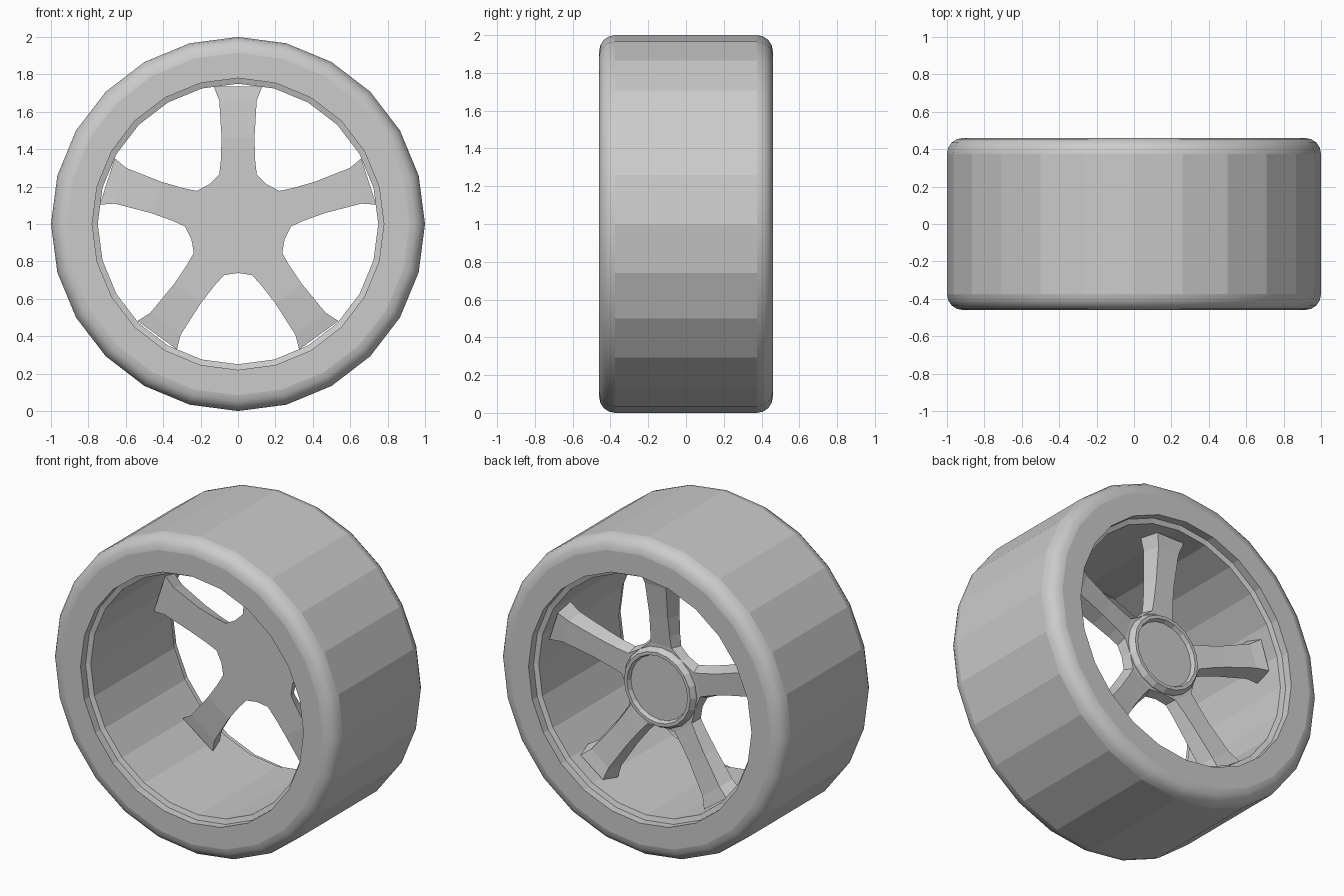
import bpy, bmesh, math
from math import sin, cos, pi, radians
from mathutils import Vector

cube = bpy.data.objects.get("Cube")
if cube:
    bpy.data.objects.remove(cube)

grey = bpy.data.materials.new("light_grey")
grey.use_nodes = True
grey.diffuse_color = (0.6, 0.6, 0.6, 1)
grey.node_tree.nodes["Principled BSDF"].inputs["Base Color"].default_value = (0.6, 0.6, 0.6, 1)


def finish(name, bm, recalc=True):
    bmesh.ops.remove_doubles(bm, verts=bm.verts, dist=1e-4)
    if recalc:
        bmesh.ops.recalc_face_normals(bm, faces=bm.faces)
    mesh = bpy.data.meshes.new(name)
    bm.to_mesh(mesh)
    bm.free()
    mesh.materials.append(grey)
    obj = bpy.data.objects.new(name, mesh)
    bpy.context.collection.objects.link(obj)
    return obj


def lathe(name, profile, sides, closed=False, smooth=lambda a, b: False):
    """Spin (radius, y) points round the axle; faces look to the left of the path."""
    bm = bmesh.new()
    rings = []
    for r, y in profile:
        rings.append([bm.verts.new((r * cos(2 * pi * i / sides), y, 1 + r * sin(2 * pi * i / sides)))
                      for i in range(sides)])
    pairs = list(zip(range(len(rings) - 1), range(1, len(rings))))
    if closed:
        pairs.append((len(rings) - 1, 0))
    for a, b in pairs:
        for i in range(sides):
            j = (i + 1) % sides
            f = bm.faces.new((rings[a][i], rings[b][i], rings[b][j], rings[a][j]))
            f.smooth = smooth(profile[a], profile[b])
    if not closed:
        bm.faces.new(rings[-1])
    return finish(name, bm)


# Tyre and rim barrel in one closed section: rounded shoulders, stepped lips
HALF, BEVEL, STEPS = 0.46, 0.085, 4
side = [(0.75, 0.40), (0.78, 0.41), (0.78, HALF)]
for k in range(STEPS + 1):
    t = pi / 2 * k / STEPS
    side.append((1 - BEVEL + BEVEL * sin(t), HALF - BEVEL + BEVEL * cos(t)))
section = side + [(r, -y) for r, y in reversed(side)]


def on_shoulder(a, b):
    return a[0] > 0.9 and b[0] > 0.9 and abs(a[1] - b[1]) < 0.2


lathe("tyre_and_rim", section, 24, closed=True, smooth=on_shoulder)

# Five-spoke centre: distance out, half width, front y, back y
STATIONS = [(0.265, 0.10, 0.19, 0.25), (0.34, 0.092, 0.19, 0.26), (0.46, 0.088, 0.19, 0.275),
            (0.66, 0.10, 0.205, 0.305), (0.735, 0.13, 0.215, 0.325)]
NARROW = 0.74
bm = bmesh.new()
hub_front, hub_back = [], []
for s in range(5):
    ang = radians(90 + 72 * s)
    out = Vector((cos(ang), 0, sin(ang)))
    across = Vector((-sin(ang), 0, cos(ang)))

    def point(u, v, y):
        return bm.verts.new(out * u + across * v + Vector((0, y, 1)))

    # Spoke with a wide front face and slanted flanks
    rings = [[point(u, -v, yf), point(u, v, yf), point(u, v * NARROW, yb), point(u, -v * NARROW, yb)]
             for u, v, yf, yb in STATIONS]
    for a, b in zip(rings, rings[1:]):
        for i in range(4):
            j = (i + 1) % 4
            bm.faces.new((a[i], b[i], b[j], a[j]))
    bm.faces.new(rings[-1])

    # Fillet point between this spoke and the next
    mid = ang + pi / 5
    front = bm.verts.new((0.262 * cos(mid), 0.19, 1 + 0.262 * sin(mid)))
    back = bm.verts.new((0.25 * cos(mid), 0.25, 1 + 0.25 * sin(mid)))
    hub_front += [rings[0][0], rings[0][1], front]
    hub_back += [rings[0][3], rings[0][2], back]

# Hub plates and the walls between spokes
bm.faces.new(hub_front)
bm.faces.new(hub_back)
count = len(hub_front)
for i in range(count):
    if i % 3:
        j = (i + 1) % count
        bm.faces.new((hub_front[i], hub_front[j], hub_back[j], hub_back[i]))
finish("spokes_and_hub", bm)

# Raised ring on the back of the hub with a shallow cap inside
lathe("hub_ring", [(0.252, 0.24), (0.25, 0.26), (0.232, 0.288), (0.212, 0.288),
                   (0.202, 0.262), (0.19, 0.262)], 20)
